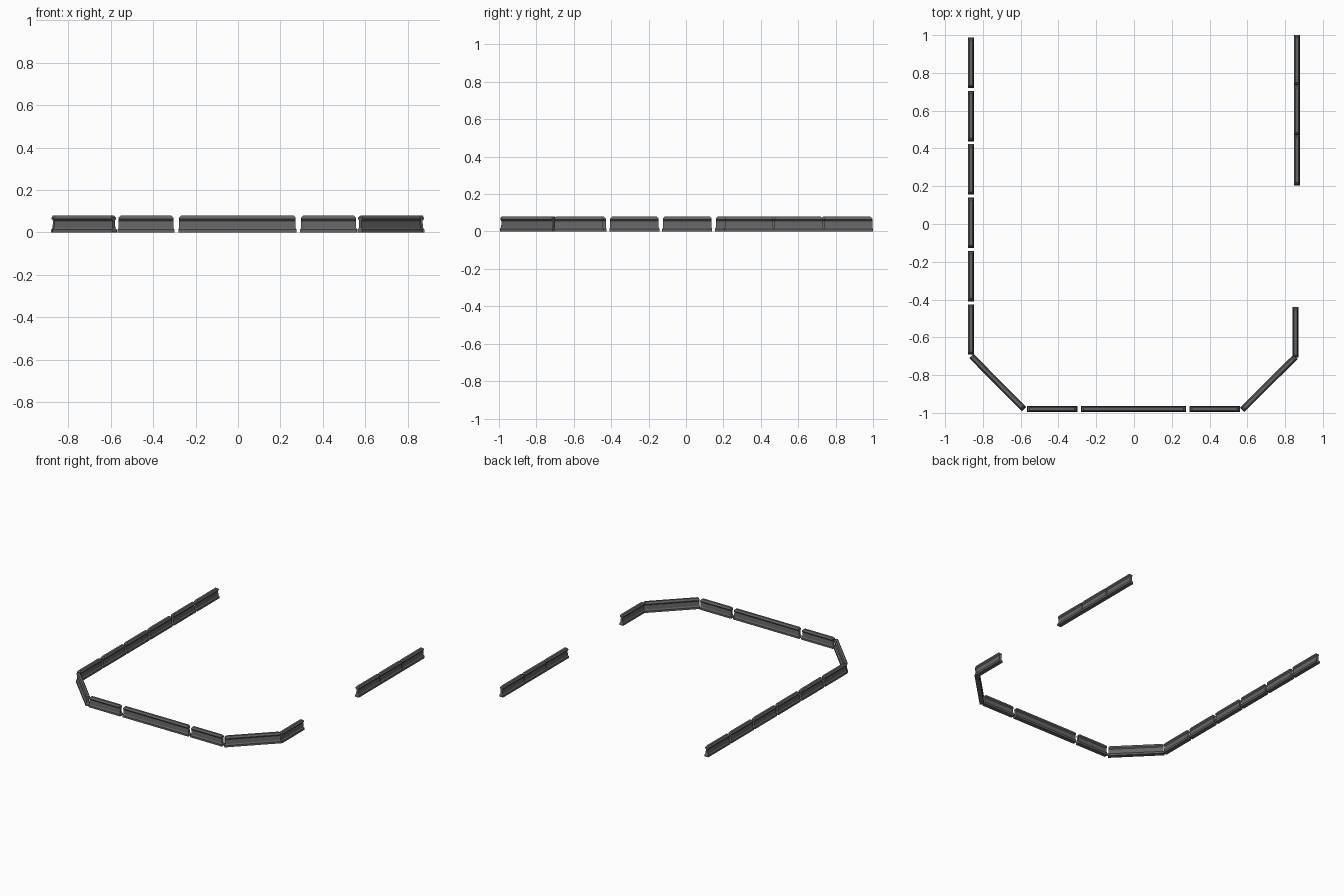
import bpy, bmesh, math
from mathutils import Vector

if "Cube" in bpy.data.objects:
    bpy.data.objects.remove(bpy.data.objects["Cube"])

# Half cross-section (half width, height): wide foot, slim waist, flared top lip
HALF = [(0.016, 0.0), (0.016, 0.014), (0.010, 0.022), (0.007, 0.055),
        (0.014, 0.063), (0.014, 0.070), (0.008, 0.080)]
RING = HALF + [(-w, z) for w, z in reversed(HALF)]


def barrier(name, start, end):
    """One barrier running between two ground points, with clipped top corners."""
    a, b = Vector(start), Vector(end)
    d = b - a
    half = d.length / 2
    bm = bmesh.new()
    rings = []
    for side in (-1, 1):
        ring = []
        for w, z in RING:
            inset = 0.002 if z < 0.014 else 0.004
            if z > 0.075:
                inset = 0.014
            if z < 0.02:
                inset = 0.0
            ring.append(bm.verts.new((side * (half - inset), w, z)))
        rings.append(ring)
    n = len(RING)
    for i in range(n):
        j = (i + 1) % n
        bm.faces.new((rings[0][i], rings[0][j], rings[1][j], rings[1][i]))
    # end caps as strips across the symmetric profile
    for ring in rings:
        for i in range(len(HALF) - 1):
            bm.faces.new((ring[i], ring[i + 1], ring[n - 2 - i], ring[n - 1 - i]))
    bmesh.ops.recalc_face_normals(bm, faces=bm.faces)
    me = bpy.data.meshes.new(name)
    bm.to_mesh(me)
    bm.free()
    ob = bpy.data.objects.new(name, me)
    mid = (a + b) / 2
    ob.location = (mid.x, mid.y, 0)
    ob.rotation_euler.z = math.atan2(d.y, d.x)
    mat = bpy.data.materials.get("concrete_dark")
    me.materials.append(mat)
    bpy.context.collection.objects.link(ob)


mat = bpy.data.materials.new("concrete_dark")
mat.diffuse_color = (0.13, 0.13, 0.13, 1)
mat.use_nodes = True
mat.node_tree.nodes["Principled BSDF"].inputs["Base Color"].default_value = mat.diffuse_color

# Left run of six separated barriers
for i in range(6):
    y = -0.692 + i * 0.2825
    barrier(f"left_barrier_{i + 1}", (-0.864, y), (-0.864, y + 0.267))

# Angled corner barriers
barrier("left_corner_barrier", (-0.862, -0.698), (-0.582, -0.980))
barrier("right_corner_barrier", (0.855, -0.703), (0.573, -0.984))

# Front run with a double-length middle
for k, (x0, x1) in enumerate([(-0.567, -0.300), (-0.281, 0.276), (0.293, 0.560)]):
    barrier(f"front_barrier_{k + 1}", (x0, -0.979), (x1, -0.979))

# Right run: one lone barrier, then three butted together
barrier("right_barrier_lone", (0.855, -0.707), (0.855, -0.440))
for i in range(3):
    y = 0.205 + i * 0.265
    barrier(f"right_barrier_{i + 1}", (0.862, y), (0.862, y + 0.265))
